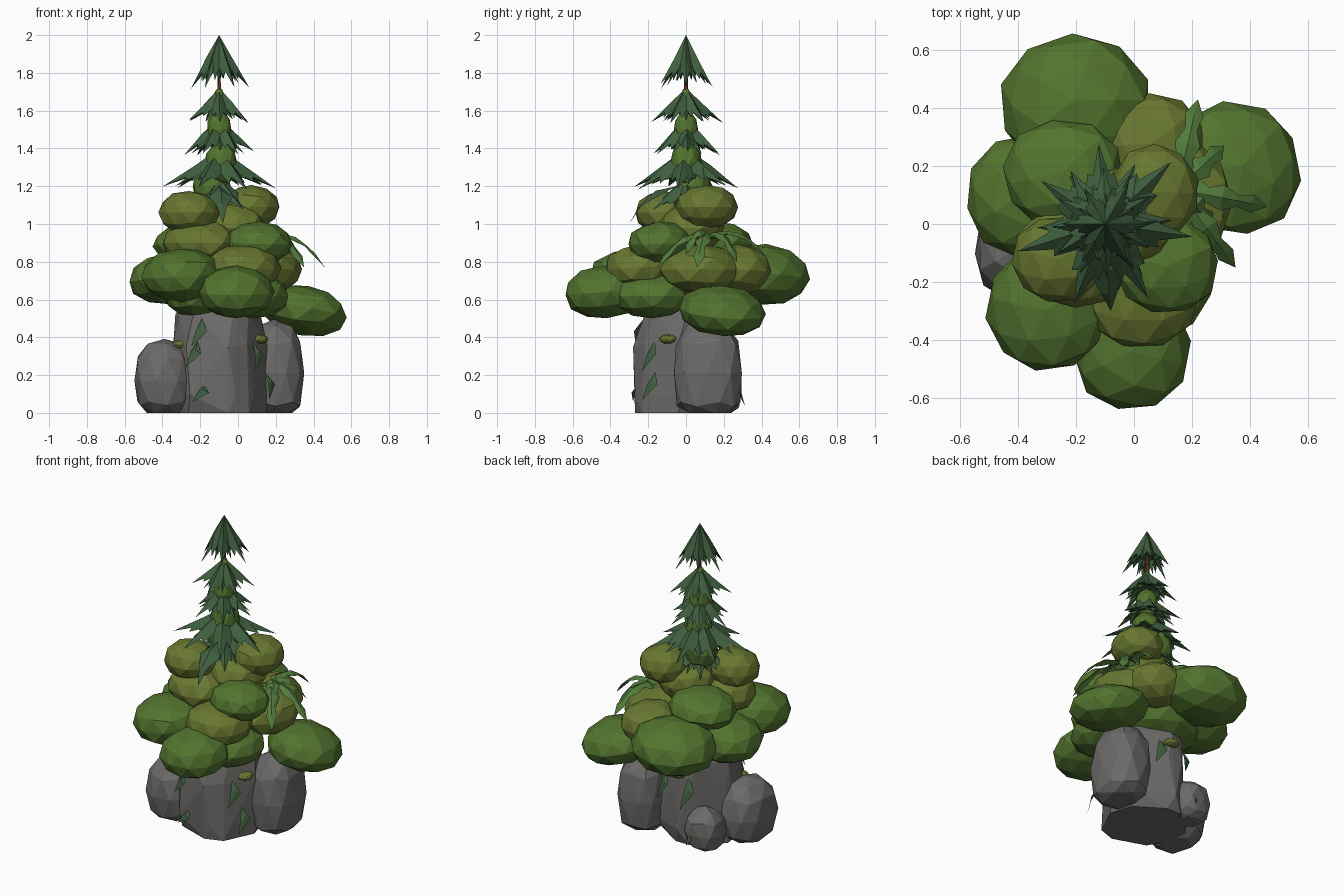
import bpy, bmesh, math, random
from mathutils import Vector, Matrix

if "Cube" in bpy.data.objects:
    bpy.data.objects.remove(bpy.data.objects["Cube"])
random.seed(7)


def mat(name, col):
    m = bpy.data.materials.new(name)
    m.diffuse_color = (*col, 1)
    m.use_nodes = True
    m.node_tree.nodes["Principled BSDF"].inputs["Base Color"].default_value = m.diffuse_color
    return m


LEAF = mat("bush_green", (0.085, 0.175, 0.028))
OLIVE = mat("bush_olive", (0.14, 0.185, 0.03))
PINE = mat("pine_green", (0.05, 0.115, 0.05))
FERN = mat("fern_green", (0.085, 0.2, 0.045))
BARK = mat("bark", (0.2, 0.05, 0.03))
STONE = mat("stone", (0.15, 0.145, 0.14))


def finish(bm, name, m):
    bmesh.ops.recalc_face_normals(bm, faces=bm.faces)
    me = bpy.data.meshes.new(name)
    bm.to_mesh(me)
    bm.free()
    ob = bpy.data.objects.new(name, me)
    bpy.context.collection.objects.link(ob)
    me.materials.append(m)
    return ob


def blob(name, c, r, m, tilt=0.0, jit=0.03, power=.95, floor=False):
    """Faceted cushion; tilt droops the outer side, floor flattens it on the ground."""
    bm = bmesh.new()
    bmesh.ops.create_icosphere(bm, subdivisions=2, radius=1)
    spin = Matrix.Rotation(random.uniform(0, 6.28), 3, 'Z')
    axis = Vector((-c[1], c[0], 0)) if abs(c[0]) + abs(c[1]) > .01 else Vector((1, 0, 0))
    rot = Matrix.Rotation(tilt, 3, axis.normalized())
    for v in bm.verts:
        p = (spin @ v.co) * (1.01 + random.uniform(-jit, jit))
        p = [math.copysign(abs(q) ** power, q) for q in p]
        v.co = rot @ Vector([p[i] * r[i] for i in range(3)]) + Vector(c)
        if floor:
            v.co.z = max(v.co.z, 0)
    if floor:
        res = bmesh.ops.convex_hull(bm, input=bm.verts)
        junk = {e for e in res["geom_interior"] + res["geom_unused"] if isinstance(e, bmesh.types.BMVert)}
        bmesh.ops.delete(bm, geom=list(junk), context='VERTS')
        bmesh.ops.dissolve_limit(bm, angle_limit=.05, verts=bm.verts, edges=bm.edges)
    return finish(bm, name, m)


def rock(name, rings, n, jit):
    """Convex boulder from rings of (x, y, z, rx, ry)."""
    bm = bmesh.new()
    off = [random.uniform(-.25, .25) for _ in range(n)]
    for k, (x, y, z, rx, ry) in enumerate(rings):
        for i in range(n):
            a = math.tau * i / n + off[i] + (k % 2) * .15
            s = 1 + random.uniform(-jit, jit)
            dz = 0 if k == 0 else random.uniform(-.015, .015)
            bm.verts.new((x + rx * s * math.cos(a), y + ry * s * math.sin(a), z + dz))
    res = bmesh.ops.convex_hull(bm, input=bm.verts)
    junk = {e for e in res["geom_interior"] + res["geom_unused"] if isinstance(e, bmesh.types.BMVert)}
    bmesh.ops.delete(bm, geom=list(junk), context='VERTS')
    bmesh.ops.dissolve_limit(bm, angle_limit=.06, verts=bm.verts, edges=bm.edges)
    return finish(bm, name, STONE)


def pine_tier(name, cx, cy, top, low, r, n, turn):
    """Ragged star skirt: each bough has a ridge, a tip and two side teeth."""
    bm = bmesh.new()
    h = top - low

    def P(rad, a, z):
        return bm.verts.new((cx + rad * math.cos(a), cy + rad * math.sin(a), z))
    apex, hub = P(0, 0, top), P(0, 0, low + .4 * h)
    w = math.pi / n
    notch = [P(.42 * r, turn + (2 * i - 1) * w, low + .36 * h) for i in range(n)]
    for i in range(n):
        a = turn + 2 * i * w
        s = random.uniform(.85, 1.06)
        d = random.uniform(-.06, .08) * h
        ridge = P(.42 * r, a, low + .58 * h)
        under = P(.36 * r, a, low + .36 * h)
        L, R = notch[i], notch[(i + 1) % n]
        edge = [L, P(.66 * r * s, a - .58 * w, low + .16 * h + d), P(.62 * r * s, a - .36 * w, low + .28 * h),
                P(r * s, a, low + d), P(.62 * r * s, a + .36 * w, low + .28 * h),
                P(.66 * r * s, a + .58 * w, low + .16 * h + d), R]
        bm.faces.new((apex, L, ridge))
        bm.faces.new((apex, ridge, R))
        bm.faces.new((hub, under, L))
        bm.faces.new((hub, R, under))
        for p, q in zip(edge, edge[1:]):
            bm.faces.new((ridge, p, q))
            bm.faces.new((under, q, p))
    return finish(bm, name, PINE)


def leaf(name, pts, width, m, side=None):
    """Folded serrated leaf along a path, tapering to both ends."""
    bm = bmesh.new()
    pts = [Vector(p) for p in pts]
    d = pts[-1] - pts[0]
    side = Vector(side) if side else d.cross(Vector((0, 0, 1))).normalized()
    k = len(pts) - 1
    rows = []
    for i, p in enumerate(pts):
        w = width * (0 if i in (0, k) else (1 if i % 2 else .55)) * (1.15 - .7 * i / k)
        sag = Vector((0, 0, -.25 * w))
        rows.append([bm.verts.new(p + s * side * w + (sag if s else -sag)) for s in (-1, 0, 1)])
    for a, b in zip(rows, rows[1:]):
        for j in (0, 1):
            bm.faces.new((a[j], a[j + 1], b[j + 1], b[j]))
    bmesh.ops.remove_doubles(bm, verts=bm.verts, dist=1e-5)
    return finish(bm, name, m)


# boulders
rock("main_rock", [(-.1, -.02, 0, .25, .25), (-.1, -.02, .1, .27, .26), (-.1, -.02, .36, .25, .25),
                   (-.1, -.01, .52, .23, .22), (-.1, 0, .66, .15, .15)], 9, .06)
blob("right_rock", (.2, .115, .21), (.15, .185, .29), STONE, 0, .02, .8, True)
blob("left_rock", (-.39, -.08, .17), (.16, .185, .22), STONE, 0, .03, .85, True)
blob("back_rock", (-.27, .18, .11), (.12, .12, .15), STONE, 0, .06, .9, True)

# bush cushions: centre, radii, material, droop
cushions = [
    ((-.2, .41, .73), (.26, .24, .16), LEAF, .1),
    ((.35, .19, .54), (.225, .23, .13), LEAF, .2),
    ((-.01, -.43, .64), (.2, .215, .14), LEAF, .08),
    ((-.3, -.29, .73), (.21, .22, .14), LEAF, .08),
    ((-.37, .1, .71), (.21, .21, .135), LEAF, .08),
    ((.08, -.18, .62), (.19, .2, .12), LEAF, 0),
    ((-.13, .04, .65), (.27, .27, .14), LEAF, 0),
    ((-.22, -.12, .62), (.17, .2, .11), LEAF, 0),
    ((.13, .08, .76), (.21, .22, .13), OLIVE, 0),
    ((.06, .27, .76), (.18, .18, .13), OLIVE, .05),
    ((.03, -.24, .77), (.2, .19, .12), OLIVE, .05),
    ((-.2, -.1, .9), (.2, .19, .12), OLIVE, 0),
    ((-.24, .17, .9), (.21, .19, .11), LEAF, .1),
    ((.11, -.14, .9), (.18, .17, .11), LEAF, .05),
    ((-.03, .03, .98), (.18, .17, .13), OLIVE, 0),
    ((-.26, -.12, 1.06), (.16, .15, .115), OLIVE, 0),
    ((.07, .11, 1.09), (.15, .165, .115), OLIVE, 0),
    ((-.14, .04, 1.2), (.1, .09, .12), LEAF, 0),
    ((-.09, 0, 1.32), (.085, .085, .11), LEAF, 0),
    ((-.1, 0, 1.5), (.065, .065, .1), LEAF, 0),
    ((-.1, 0, 1.66), (.03, .03, .06), LEAF, 0),
]
for i, (c, r, m, t) in enumerate(cushions):
    blob(f"bush_{i + 1}", c, r, m, t)

# small moss clumps on the rock
for i, c in enumerate([(.11, -.09, .39), (-.3, -.13, .36), (-.1, .22, .45)]):
    blob(f"moss_{i + 1}", c, (.05, .05, .025), OLIVE)

# fir tree: trunk and skirts
bm = bmesh.new()
bmesh.ops.create_cone(bm, cap_ends=True, segments=6, radius1=.03, radius2=.006, depth=.9,
                      matrix=Matrix.Translation((-.1, 0, 1.45)))
finish(bm, "trunk", BARK)
tiers = [(2.0, 1.73, .155), (1.72, 1.54, .19), (1.56, 1.37, .21), (1.4, 1.19, .31), (1.25, 1.07, .22)]
for i, (top, low, r) in enumerate(tiers):
    pine_tier(f"fir_tier_{i + 1}", -.1, 0, top, low, r, 7 if i == 3 else 6, i * .55)
    pine_tier(f"fir_inner_tier_{i + 1}", -.1, 0, top - .03, low + .01, r * .75, 6, i * .55 + .5)
leaf("fir_low_bough", [(-.1, -.05, 1.2), (-.09, -.16, 1.16), (-.085, -.24, 1.1), (-.08, -.3, 1.0)], .07, PINE)

# fern fronds arching out on the right
base = Vector((.15, .12, .9))
for i, tip in enumerate([(.22, .43, .82), (.46, .06, .77), (.35, -.15, .77), (.31, .27, .8), (.27, .0, .84)]):
    tip = Vector(tip)
    pts = []
    for k in range(7):
        t = k / 6
        pts.append(base.lerp(tip, t) + Vector((0, 0, .3 * t * (1 - t) + .02 * (1 - t))))
    leaf(f"fern_frond_{i + 1}", pts, .055, FERN)

# ivy leaves hanging on the rock: angle, distance, top, length
ivy = [(-1.95, .27, .5, .15), (-2.05, .28, .38, .14), (-.75, .27, .38, .16), (-.6, .32, .22, .15),
       (-1.9, .28, .15, .09), (1.2, .25, .46, .2), (1.9, .26, .45, .2), (2.05, .3, .22, .18)]
for i, (a, d, top, ln) in enumerate(ivy):
    u, s = Vector((math.cos(a), math.sin(a), 0)), Vector((-math.sin(a), math.cos(a), 0))
    o = Vector((-.1, 0, 0))
    pts = [o + u * (d - .03) + Vector((0, 0, top)),
           o + u * (d + .01) + s * .01 + Vector((0, 0, top - ln * .4)),
           o + u * (d + .03) - s * .04 + Vector((0, 0, top - ln))]
    leaf(f"ivy_leaf_{i + 1}", pts, .04, PINE, s)
